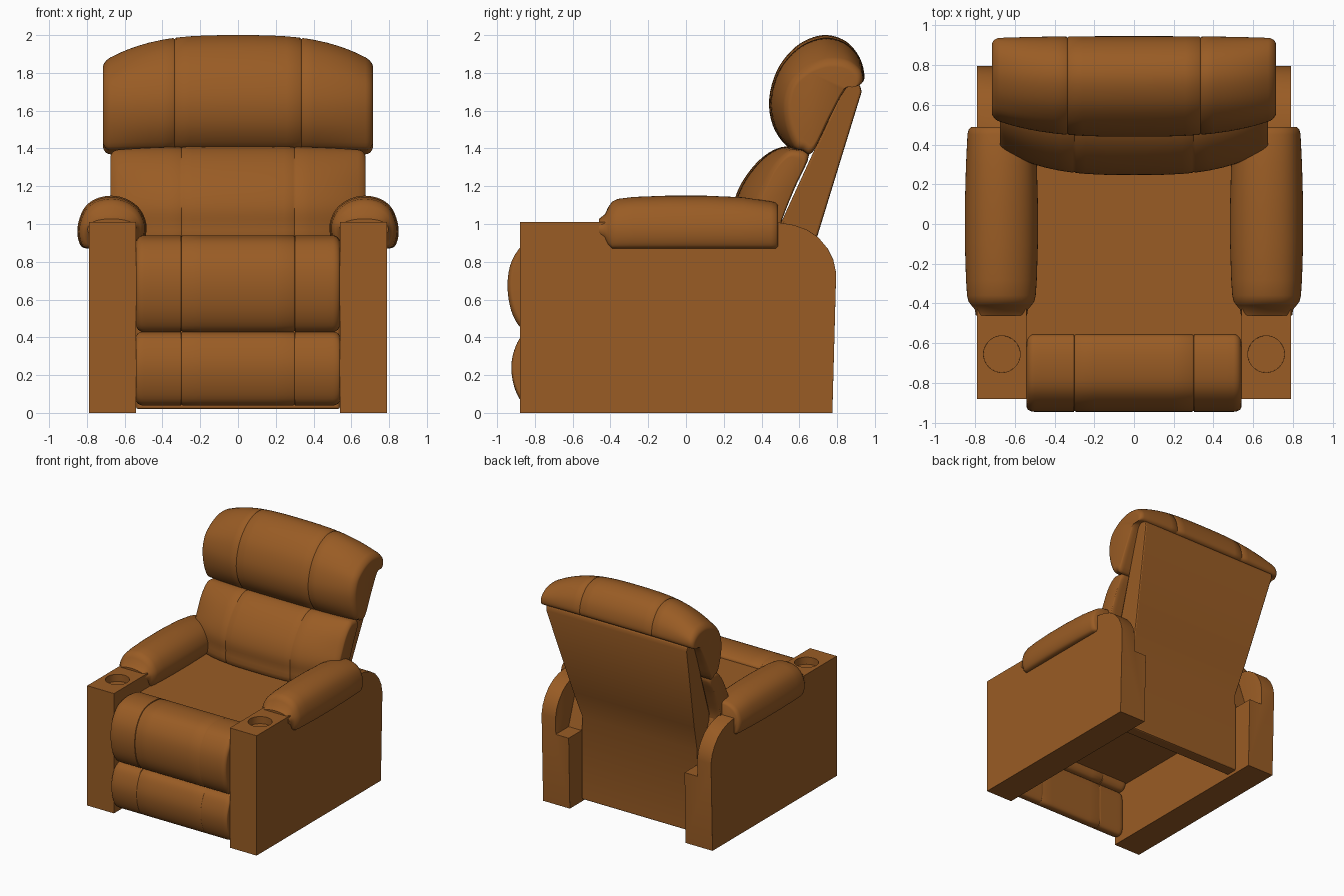
import bpy, bmesh, math
from mathutils import Vector

if "Cube" in bpy.data.objects:
    bpy.data.objects.remove(bpy.data.objects["Cube"])

leather = bpy.data.materials.new("brown_leather")
leather.diffuse_color = (0.32, 0.107, 0.018, 1)
leather.use_nodes = True
leather.node_tree.nodes["Principled BSDF"].inputs["Base Color"].default_value = leather.diffuse_color


def make(name, bm, angle=40):
    """Turn a bmesh into a finished object."""
    bmesh.ops.recalc_face_normals(bm, faces=bm.faces[:])
    me = bpy.data.meshes.new(name)
    bm.to_mesh(me)
    bm.free()
    me.materials.append(leather)
    ob = bpy.data.objects.new(name, me)
    bpy.context.collection.objects.link(ob)
    shade(ob, angle)
    return ob


def shade(ob, angle):
    bpy.ops.object.select_all(action='DESELECT')
    ob.select_set(True)
    bpy.context.view_layer.objects.active = ob
    bpy.ops.object.shade_smooth_by_angle(angle=math.radians(angle))


def apply(ob, kind, **props):
    """Add a modifier, set it up and apply it."""
    bpy.context.view_layer.objects.active = ob
    m = ob.modifiers.new(kind, kind)
    for k, v in props.items():
        setattr(m, k, v)
    bpy.ops.object.modifier_apply(modifier=m.name)


def loft(name, rings, angle=40):
    """Skin closed rings of equal length and cap both ends."""
    bm = bmesh.new()
    vs = [[bm.verts.new(p) for p in ring] for ring in rings]
    n = len(vs[0])
    for a, b in zip(vs, vs[1:]):
        for i in range(n):
            j = (i + 1) % n
            bm.faces.new((a[i], a[j], b[j], b[i]))
    bm.faces.new(vs[0])
    bm.faces.new(vs[-1][::-1])
    return make(name, bm, angle)


def prism(name, profile, x0, x1):
    """Extrude a (y, z) profile along x."""
    return loft(name, [[(x, y, z) for y, z in profile] for x in (x0, x1)])


def spline(pts, k=4):
    """Closed Catmull-Rom curve through 2D points."""
    P, n, out = [Vector(p) for p in pts], len(pts), []
    for i in range(n):
        a, b, c, d = (P[(i + o) % n] for o in (-1, 0, 1, 2))
        for s in range(k):
            t = s / k
            out.append(0.5 * (2 * b + (c - a) * t + (2 * a - 5 * b + 4 * c - d) * t * t
                              + (3 * b - a - 3 * c + d) * t ** 3))
    return out


def cushion(name, mid, end, w, seam, r=0.04):
    """Cushion across x: middle profile blends to end profile, with stitched seams."""
    A, B = spline(mid), spline(end)
    stations = [(w * u, 1) for u in (0, .12, .24, .36, .56, .66, .74, .81, .87)]
    stations += [(seam - .008, 1), (seam, .975), (seam + .008, 1)]
    for i in range(7):
        th = math.pi / 2 * i / 6
        stations.append((w - r + r * math.sin(th), 1 - .15 * (1 - math.cos(th))))
    stations = sorted(stations)
    stations = [(-x, f) for x, f in stations[:0:-1]] + stations
    rings = []
    for x, f in stations:
        pts = [a.lerp(b, (abs(x) / w) ** 3) for a, b in zip(A, B)]
        c = sum(pts, Vector((0, 0))) / len(pts)
        rings.append([(x, *(c + (p - c) * f)) for p in pts])
    return loft(name, rings, 50)


# Side panels: curved rear shoulder, inner rear notch and sunk cup holder
side = prism("side_panel", [(-.88, 0), (.775, 0), (.795, .74), (.78, .81), (.75, .87), (.70, .93),
                            (.64, .97), (.57, .995), (.48, 1.01), (-.88, 1.01)], .54, .79)
notch = prism("notch_cutter", [(.45, 1.1), (.62, .6), (.95, .6), (.95, 1.1)], .4, .66)
cup = loft("cup_cutter", [[(.665 + .092 * math.cos(a * math.pi / 20), -.655 + .092 * math.sin(a * math.pi / 20), z)
                           for a in range(40)] for z in (.95, 1.1)])
for cutter in (notch, cup):
    cutter.hide_render = True
    apply(side, 'BOOLEAN', operation='DIFFERENCE', object=cutter, solver='EXACT')
    bpy.data.objects.remove(cutter)
apply(side, 'BEVEL', width=.014, segments=3, limit_method='ANGLE', angle_limit=math.radians(50))
apply(side, 'MIRROR')
shade(side, 40)

# Padded armrests, lofted front to back
section = spline([(.54, .88), (.495, .92), (.485, 1.0), (.52, 1.08), (.585, 1.13), (.67, 1.15),
                  (.76, 1.13), (.82, 1.075), (.85, .98), (.84, .9), (.80, .87), (.67, .88)])
rings = []
for y, sx, sz in [(-.46, .70, .28), (-.43, .73, .42), (-.41, .82, .66), (-.39, .90, .82), (-.36, .94, .9),
                  (-.28, .97, .96), (-.1, 1, 1), (.1, 1, 1), (.3, .97, .95), (.45, .93, .82),
                  (.475, .90, .78), (.488, .82, .7)]:
    rings.append([(.667 + (p.x - .667) * sx, y,
                   .98 + (p.y - .98) * (sz if p.y > .98 else min(1, sz * 1.3))) for p in section])
arm = loft("arm_pad", rings, 50)
apply(arm, 'MIRROR')
shade(arm, 50)

# Seat slab
seat = prism("seat", [(-.75, .5), (.58, .5), (.58, .89), (-.75, .89)], -.54, .54)

# Reclined back shell: narrow below the fold, widening upwards
back = prism("back_shell", [(.52, .02), (.62, .02), (.62, .72), (.70, .95), (.93, 1.70), (.92, 1.74),
                            (.875, 1.755), (.83, 1.72), (.50, 1.0), (.47, .72)], -1, 1)
for v in back.data.vertices:
    v.co.x *= .54 + max(0, v.co.z - .72) * .12
apply(back, 'BEVEL', width=.012, segments=2, limit_method='ANGLE', angle_limit=math.radians(50))
shade(back, 40)

# Lumbar cushion
cushion("lumbar_cushion",
        [(.27, .88), (.25, 1.0), (.25, 1.1), (.29, 1.21), (.37, 1.32), (.46, 1.39), (.55, 1.41),
         (.65, 1.37), (.58, 1.2), (.50, 1.02), (.48, .88)],
        [(.40, .88), (.38, 1.0), (.38, 1.1), (.42, 1.2), (.47, 1.3), (.53, 1.37), (.58, 1.39),
         (.65, 1.36), (.58, 1.2), (.51, 1.02), (.48, .88)], .675, .3)

# Arched headrest
cushion("headrest",
        [(.53, 1.415), (.46, 1.52), (.44, 1.66), (.48, 1.81), (.56, 1.92), (.65, 1.98), (.75, 2.0),
         (.85, 1.965), (.92, 1.88), (.945, 1.78), (.92, 1.74), (.85, 1.73), (.76, 1.56), (.67, 1.38), (.6, 1.39)],
        [(.58, 1.41), (.54, 1.52), (.53, 1.64), (.56, 1.74), (.62, 1.80), (.69, 1.84), (.77, 1.86),
         (.86, 1.85), (.92, 1.81), (.935, 1.77), (.92, 1.735), (.85, 1.72), (.76, 1.56), (.67, 1.38), (.62, 1.39)],
        .715, .335)

# Footrest cushions: large upper roll and smaller lower pad
upper = [(-.56, .87), (-.60, .925), (-.72, .94), (-.84, .91), (-.92, .81), (-.945, .68), (-.925, .54),
         (-.87, .445), (-.80, .43), (-.74, .47), (-.70, .7)]
lower = [(-.80, .43), (-.87, .405), (-.91, .33), (-.925, .24), (-.91, .14), (-.87, .06), (-.81, .04),
         (-.78, .08), (-.78, .24), (-.78, .39)]
cushion("upper_footrest", upper, upper, .54, .3)
cushion("lower_footrest", lower, lower, .54, .3)
